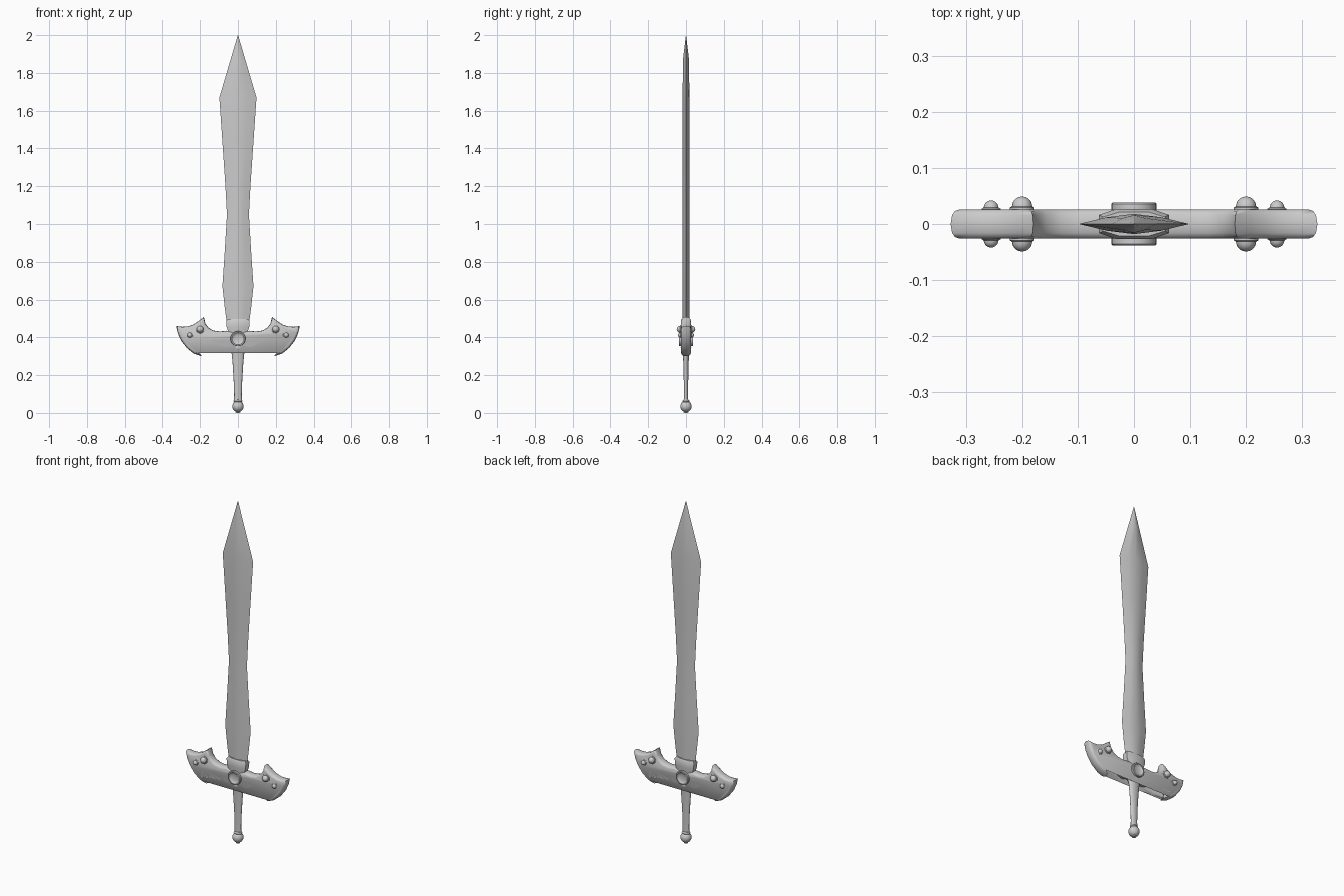
import bpy, bmesh, math
from mathutils import Vector, Matrix

if "Cube" in bpy.data.objects:
    bpy.data.objects.remove(bpy.data.objects["Cube"])


def finish(name, bm, angle=35):
    bmesh.ops.recalc_face_normals(bm, faces=bm.faces[:])
    me = bpy.data.meshes.new(name)
    bm.to_mesh(me)
    bm.free()
    ob = bpy.data.objects.new(name, me)
    bpy.context.collection.objects.link(ob)
    bpy.ops.object.select_all(action='DESELECT')
    ob.select_set(True)
    bpy.context.view_layer.objects.active = ob
    bpy.ops.object.shade_smooth_by_angle(angle=math.radians(angle))
    return ob


def loft(name, rings, angle=35, matrix=None):
    """Skin a list of equal-length point rings and cap both ends."""
    bm = bmesh.new()
    vs = [[bm.verts.new(p) for p in r] for r in rings]
    n = len(vs[0])
    for a, b in zip(vs, vs[1:]):
        for i in range(n):
            j = (i + 1) % n
            bm.faces.new((a[i], a[j], b[j], b[i]))
    bm.faces.new(vs[0])
    bm.faces.new(vs[-1])
    bmesh.ops.remove_doubles(bm, verts=bm.verts[:], dist=1e-5)
    if matrix:
        bm.transform(matrix)
    return finish(name, bm, angle)


def oval(rx, ry, z, n=24):
    return [(rx * math.cos(2 * math.pi * i / n), ry * math.sin(2 * math.pi * i / n), z)
            for i in range(n)]


def turned(name, profile, matrix=None, n=24, angle=35):
    """Profile of (rx, ry, z) stacked along z."""
    return loft(name, [oval(*p, n) for p in profile], angle, matrix)


def inset(pts, d):
    """Mitred inward offset of a clockwise outline."""
    out = []
    for i, p in enumerate(pts):
        a = (p - pts[i - 1]).normalized()
        b = (pts[(i + 1) % len(pts)] - p).normalized()
        na, nb = Vector((a.y, -a.x)), Vector((b.y, -b.x))
        m = (na + nb).normalized()
        out.append(p + m * d / max(m.dot(na), 0.4))
    return out


# Blade: lens section, waisted in the middle, pointed tip
blade = [(0.47, .058, .018), (0.56, .070, .018), (0.67, .082, .018), (0.85, .070, .018),
         (1.05, .058, .018), (1.20, .066, .018), (1.45, .083, .018), (1.67, .098, .018),
         (1.87, .039, .016), (2.0, .0006, .0004)]
section = [(1, 0), (.5, .66), (0, 1), (-.5, .66), (-1, 0), (-.5, -.66), (0, -1), (.5, -.66)]
loft("blade", [[(x * w, y * t, z) for x, y in section] for z, w, t in blade], 30)

# Collar gripping the blade base
octo = [(1, .6), (.5, 1), (-.5, 1), (-1, .6), (-1, -.6), (-.5, -1), (.5, -1), (1, -.6)]
collar = [(.40, .050, .022), (.435, .053, .026), (.455, .060, .027),
          (.485, .062, .027), (.497, .055, .021)]
loft("blade_collar", [[(x * w, y * t, z) for x, y in octo] for z, w, t in collar], 40)

# Crossguard: half outline mirrored, with rounded edges
half = [(0, .428), (.06, .435), (.095, .431), (.13, .436), (.155, .450), (.172, .473),
        (.18, .508), (.208, .486), (.235, .468), (.265, .458), (.295, .456), (.327, .46),
        (.318, .42), (.30, .382), (.272, .345), (.235, .315), (.19, .300),
        (.208, .322), (.214, .345), (.207, .362), (.185, .372), (.15, .374),
        (.118, .362), (.09, .343), (.065, .335), (.04, .342), (0, .345)]
outline = [Vector(p) for p in half] + [Vector((-x, z)) for x, z in half[-2:0:-1]]
layers = [(.012, -.026), (.006, -.023), (.002, -.016), (0, 0),
          (.002, .016), (.006, .023), (.012, .026)]
loft("crossguard", [[(p.x, y, p.y) for p in inset(outline, d)] for d, y in layers], 50)

# Studs and centre boss on the front and back
for face, s in (("front", 1), ("back", -1)):
    turn = Matrix.Rotation(math.radians(90 * s), 4, 'X')
    for side in (1, -1):
        label = face + ("_right" if side > 0 else "_left")
        for name, x, z, r, base in (("large_stud", .20, .443, .018, .029),
                                    ("small_stud", .255, .412, .013, .027)):
            dome = [(r * math.cos(a), r * math.cos(a), base + .002 + r * math.sin(a))
                    for a in [math.radians(k * 14.8) for k in range(7)]]
            rim = [(r + .004, r + .004, .020), (r + .004, r + .004, base),
                   (r + .001, r + .001, base + .002)]
            turned(name + "_" + label, rim + dome,
                   Matrix.Translation((x * side, 0, z)) @ turn, 16)
    boss = [(.040, .01), (.040, .036), (.038, .038), (.032, .038),
            (.028, .034), (.018, .031), (.001, .030)]
    turned("centre_boss_" + face, [(r, r, h) for r, h in boss],
           Matrix.Translation((0, 0, .393)) @ turn, 32)

# Grip with a moulded ring under the guard
turned("grip", [(.036, .018, .36), (.034, .016, .32), (.028, .014, .26), (.023, .012, .18),
                (.020, .011, .10), (.021, .012, .05)])
turned("grip_ring", [(.030, .020, .365), (.038, .026, .355), (.040, .028, .345),
                     (.037, .025, .334), (.030, .018, .326)])

# Ball pommel with a small neck and end button
ball = [(.03 * math.sin(a), .03 * math.sin(a), .035 - .03 * math.cos(a))
        for a in [math.pi * k / 12 for k in range(1, 12)]]
turned("pommel", ball)
turned("pommel_neck", [(.021, .017, .056), (.024, .020, .062), (.021, .014, .070)])
turned("pommel_button", [(.008, .008, 0), (.012, .012, .003), (.012, .012, .010)], None, 16)
